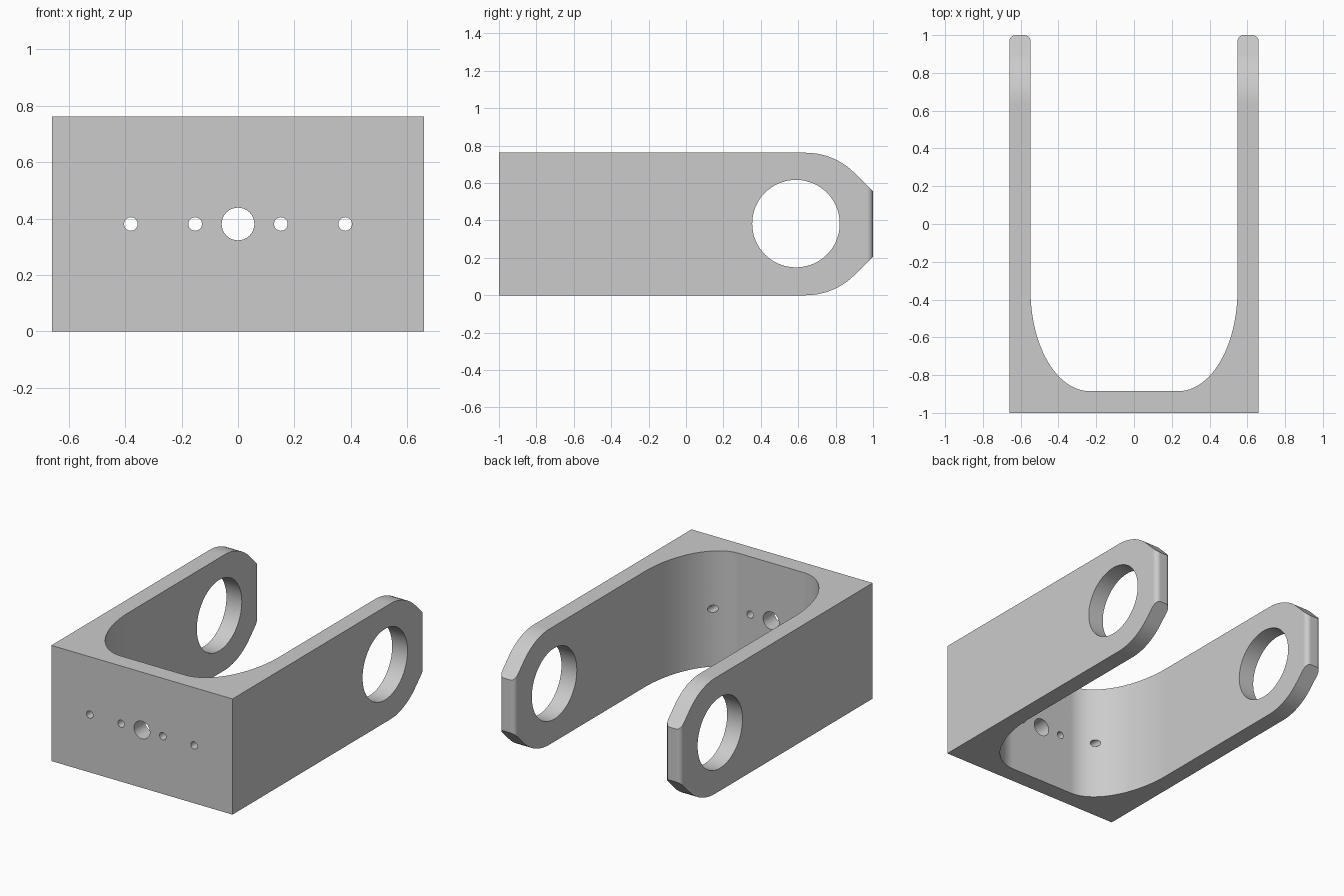
import bpy, bmesh
from math import sin, cos, radians
from mathutils import Vector

cube = bpy.data.objects.get("Cube")
if cube:
    bpy.data.objects.remove(cube, do_unlink=True)

HALF_W, ARM_IN, HEIGHT = 0.66, 0.548, 0.762
MID_Z = HEIGHT / 2

grey = bpy.data.materials.new("machined grey")
grey.use_nodes = True
colour = (0.6, 0.6, 0.6, 1)
grey.diffuse_color = colour
grey.node_tree.nodes["Principled BSDF"].inputs["Base Color"].default_value = colour


def arc(cx, cy, rx, ry, start, end, steps):
    """Points along an elliptical arc, angles in degrees."""
    angles = [radians(start + (end - start) * i / steps) for i in range(steps + 1)]
    return [(cx + rx * cos(a), cy + ry * sin(a)) for a in angles]


def prism(name, outline, axis, low, high):
    """Solid made by extruding a 2D outline along x, y or z."""
    place = {"x": lambda a, b, d: (d, a, b),
             "y": lambda a, b, d: (a, d, b),
             "z": lambda a, b, d: (a, b, d)}[axis]
    bm = bmesh.new()
    face = bm.faces.new([bm.verts.new(place(a, b, low)) for a, b in outline])
    top = bmesh.ops.extrude_face_region(bm, geom=[face])["geom"]
    verts = [v for v in top if isinstance(v, bmesh.types.BMVert)]
    bmesh.ops.translate(bm, verts=verts, vec=Vector(place(0, 0, high - low)))
    bmesh.ops.recalc_face_normals(bm, faces=bm.faces)
    mesh = bpy.data.meshes.new(name)
    bm.to_mesh(mesh)
    bm.free()
    obj = bpy.data.objects.new(name, mesh)
    bpy.context.collection.objects.link(obj)
    mesh.materials.append(grey)
    return obj


def cut(target, cutter, operation="DIFFERENCE"):
    """Apply a boolean and remove its cutter."""
    bpy.context.view_layer.objects.active = target
    mod = target.modifiers.new("cut", "BOOLEAN")
    mod.operation, mod.solver, mod.object = operation, "EXACT", cutter
    bpy.ops.object.modifier_apply(modifier=mod.name)
    bpy.data.objects.remove(cutter, do_unlink=True)


# U-shaped plan: square back corners, rounded tips, elliptical inner fillets
r = 0.032
right_half = [(HALF_W, -1)]
right_half += arc(HALF_W - r, 1 - r, r, r, 0, 90, 6)
right_half += arc(ARM_IN + r, 1 - r, r, r, 90, 180, 6)
right_half += arc(0.235, -0.35, ARM_IN - 0.235, 0.535, 0, -90, 24)
left_half = [(-x, y) for x, y in reversed(right_half)]
bracket = prism("clevis_bracket", right_half + left_half, "z", -0.1, HEIGHT + 0.1)

# Side outline: arms round over into 45 degree chamfers at the tips
R = 0.37
upper = [(-1.2, HEIGHT)] + arc(0.64, HEIGHT - R, R, R, 90, 45, 10) + [(1.1, 0.455)]
lower = [(y, HEIGHT - z) for y, z in reversed(upper)]
cut(bracket, prism("side_outline", upper + lower, "x", -1, 1), "INTERSECT")

# Large pivot bore through both arms
bore = arc(0.588, MID_Z + 0.002, 0.234, 0.234, 0, 360, 64)[:-1]
cut(bracket, prism("pivot_bore", bore, "x", -1, 1))

# Centre hole and mounting holes through the base plate
for x, radius in ((0, 0.058), (-0.38, 0.024), (-0.152, 0.024),
                  (0.152, 0.024), (0.38, 0.024)):
    hole = arc(x, MID_Z, radius, radius, 0, 360, 32)[:-1]
    cut(bracket, prism("mounting_hole", hole, "y", -1.2, -0.5))

# Smooth curved walls, crisp edges
bpy.ops.object.select_all(action="DESELECT")
bracket.select_set(True)
bpy.context.view_layer.objects.active = bracket
bpy.ops.object.shade_smooth_by_angle(angle=radians(30))
weighted = bracket.modifiers.new("even shading", "WEIGHTED_NORMAL")
weighted.keep_sharp = True
